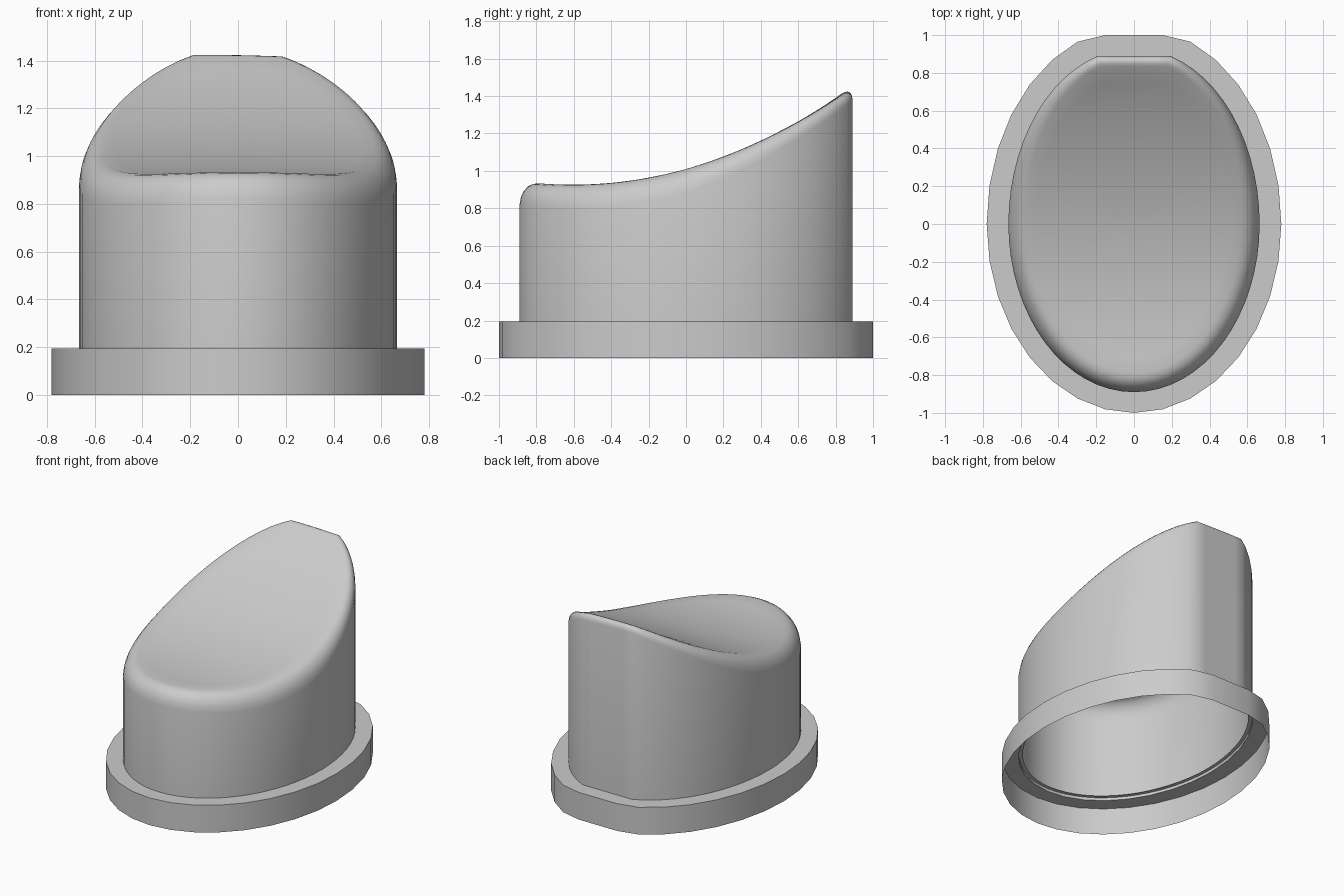
import bpy, bmesh, math

if "Cube" in bpy.data.objects:
    bpy.data.objects.remove(bpy.data.objects["Cube"])


def outline(rx, ry, inset, n):
    """Oval with a flattened back edge, counter-clockwise from above."""
    pts = []
    for i in range(n):
        a = 2 * math.pi * i / n
        c, s = math.cos(a), math.sin(a)
        bulge = 1.045 if s > 0 else 1.0
        y = min((ry * bulge - inset) * s, ry - inset)
        pts.append(((rx - inset) * c, y))
    return pts


def top_z(y):
    """Swept saddle of the top face."""
    return 0.925 + 0.235 * (y + 0.6) ** 2


def loft(name, rings, cap=None):
    """Skin a stack of rings, optionally closing with a centre point."""
    bm = bmesh.new()
    vs = [[bm.verts.new(p) for p in r] for r in rings]
    n = len(rings[0])
    for a, b in zip(vs, vs[1:]):
        for i in range(n):
            j = (i + 1) % n
            bm.faces.new((a[i], a[j], b[j], b[i]))
    if cap:
        c = bm.verts.new(cap)
        for i in range(n):
            bm.faces.new((vs[-1][i], vs[-1][(i + 1) % n], c))
    me = bpy.data.meshes.new(name)
    bm.to_mesh(me)
    bm.free()
    ob = bpy.data.objects.new(name, me)
    bpy.context.collection.objects.link(ob)
    bpy.ops.object.select_all(action='DESELECT')
    ob.select_set(True)
    bpy.context.view_layer.objects.active = ob
    bpy.ops.object.shade_smooth_by_angle(angle=math.radians(45))
    return ob


def flat(pts, z):
    return [(x, y, z) for x, y in pts]


RX, RY, N = 0.665, 0.89, 64

# Body: straight wall, rounded shoulder, dished top
rings = [flat(outline(RX, RY, 0, N), 0.195)]
for inset, drop in ((0, .125), (.008, .082), (.022, .05), (.045, .022), (.07, .007), (.1, 0)):
    ring = []
    for x0, y0 in outline(RX, RY, 0, N):
        k = 1 - 0.5 * max(0, y0)          # tighter shoulder toward the back
        d = inset * k
        x, y = x0 * (RX - d) / RX, y0 * (RY - d) / RY
        # slight uneven crest along the back
        crest = 0.012 * math.cos(5 * (x + 0.12)) * max(0, y) ** 4
        ring.append((x, y, top_z(y) - drop * k + crest))
    rings.append(ring)
edge = rings[-1]
for s in (.9, .75, .55, .35, .15):
    rings.append([(x * s, y * s, top_z(y * s)) for x, y, z in edge])
loft("button_body", rings, cap=(0, 0, top_z(0)))

# Flange: thin skirt with a flat top, open underneath
loft("base_flange", [
    flat(outline(0.78, 1.0, 0, 32), 0),
    flat(outline(0.78, 1.0, 0, 32), 0.195),
    flat(outline(RX, RY, 0, 32), 0.195),
])

# Narrow lip just inside the opening
loft("inner_lip", [
    flat(outline(RX, RY, 0.028, N), 0.215),
    flat(outline(RX, RY, 0.002, N), 0.215),
])
